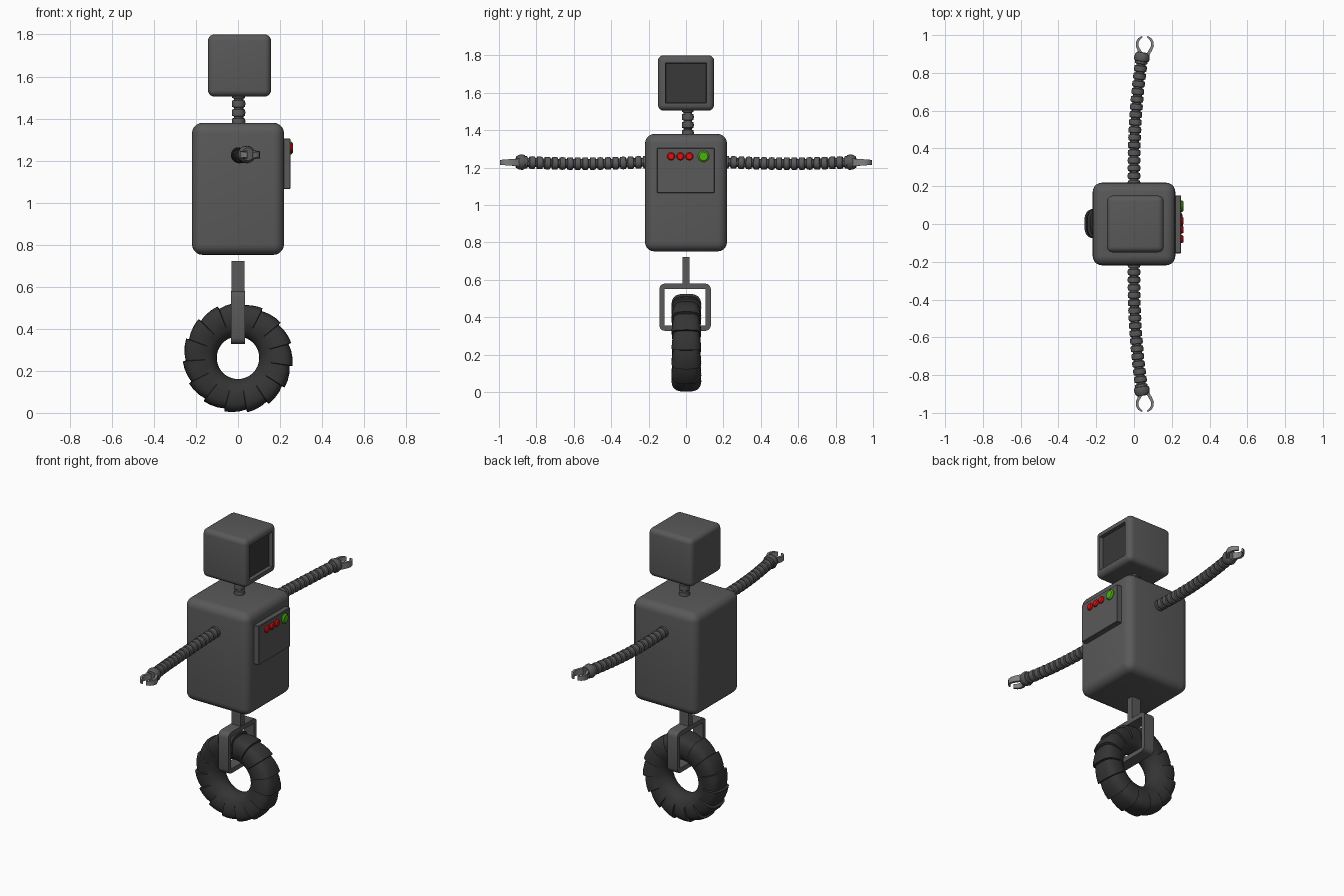
import bpy, bmesh, math
from mathutils import Vector

if "Cube" in bpy.data.objects:
    bpy.data.objects.remove(bpy.data.objects["Cube"])


def material(name, rgb):
    m = bpy.data.materials.new(name)
    m.diffuse_color = (*rgb, 1)
    m.use_nodes = True
    m.node_tree.nodes["Principled BSDF"].inputs["Base Color"].default_value = m.diffuse_color
    return m


GREY = material("dark grey metal", (0.1, 0.1, 0.1))
RUBBER = material("black rubber", (0.035, 0.035, 0.035))
SCREEN = material("screen black", (0.04, 0.04, 0.04))
STEEL = material("light steel", (0.22, 0.22, 0.22))
RED = material("red button", (0.75, 0.005, 0.005))
GREEN = material("green button", (0.07, 0.45, 0.005))


def finish(bm, name, *mats, angle=35):
    bmesh.ops.recalc_face_normals(bm, faces=bm.faces)
    me = bpy.data.meshes.new(name)
    bm.to_mesh(me)
    bm.free()
    for m in mats:
        me.materials.append(m)
    for p in me.polygons:
        p.use_smooth = True
    me.set_sharp_from_angle(angle=math.radians(angle))
    ob = bpy.data.objects.new(name, me)
    bpy.context.collection.objects.link(ob)
    return ob


def box_bm(lo, hi, bevel=0.0, segs=5):
    bm = bmesh.new()
    bmesh.ops.create_cube(bm, size=1)
    for v in bm.verts:
        v.co = Vector([(lo[i] + hi[i]) / 2 + v.co[i] * (hi[i] - lo[i]) for i in range(3)])
    if bevel:
        bmesh.ops.bevel(bm, geom=bm.edges[:], offset=bevel, segments=segs,
                        profile=0.5, affect='EDGES')
    return bm


def skin(bm, rings, closed=False):
    """Join rings of points with quads; cap the ends unless closed."""
    vs = [[bm.verts.new(p) for p in r] for r in rings]
    n = len(vs[0])
    for a, b in zip(vs, vs[1:] + vs[:1] if closed else vs[1:]):
        for j in range(n):
            bm.faces.new((a[j], a[(j + 1) % n], b[(j + 1) % n], b[j]))
    if not closed:
        bm.faces.new(vs[0])
        bm.faces.new(vs[-1])


def tube(name, path, stations, sides=20):
    """Round tube along path(t), with a list of (t, radius)."""
    rings = []
    for t, r in stations:
        tan = (path(t + 0.01) - path(t - 0.01)).normalized()
        u = tan.cross(Vector((1, 0, 0))).normalized()
        w = tan.cross(u)
        rings.append([path(t) + r * (math.cos(a) * u + math.sin(a) * w)
                      for a in (2 * math.pi * k / sides for k in range(sides))])
    bm = bmesh.new()
    skin(bm, rings)
    return finish(bm, name, GREY)


def ribs(t0, t1, count, r_in, r_out):
    """Corrugated hose: wide raised ribs with narrow grooves."""
    step, out = (t1 - t0) / count, []
    for i in range(count):
        for f, r in ((0.0, r_in), (0.18, r_in), (0.25, r_out * 0.95),
                     (0.6, r_out), (0.95, r_out * 0.95)):
            out.append((t0 + (i + f) * step, r))
    return out + [(t1, r_in)]


# Body, with rounded edges
finish(box_bm((-0.219, -0.219, 0.752), (0.219, 0.219, 1.38), 0.05), "body", GREY)

# Head with a recessed screen on the +x side
bm = box_bm((-0.143, -0.15, 1.505), (0.157, 0.15, 1.80), 0.03)
face = max(bm.faces, key=lambda f: f.calc_center_median().x + f.calc_area())
face = max((f for f in bm.faces if f.normal.x > 0.99), key=lambda f: f.calc_area())
bmesh.ops.inset_region(bm, faces=[face], thickness=0.014)
bmesh.ops.inset_region(bm, faces=[face], thickness=0.004, depth=-0.02)
face.material_index = 1
finish(bm, "head", GREY, SCREEN)

# Neck hose
tube("neck", lambda t: Vector((0.003, 0.01, t)), ribs(1.36, 1.53, 4, 0.023, 0.032))

# Chest panel and its buttons
finish(box_bm((0.21, -0.155, 1.065), (0.25, 0.152, 1.305), 0.003, 1), "chest_panel", GREY)
for name, y, r, mat in (("red_button_1", -0.08, 0.021, RED), ("red_button_2", -0.03, 0.021, RED),
                        ("red_button_3", 0.018, 0.021, RED), ("green_button", 0.094, 0.03, GREEN)):
    bm = bmesh.new()
    skin(bm, [[(x, y + s * r * math.cos(a), 1.26 + s * r * math.sin(a))
               for a in (2 * math.pi * k / 20 for k in range(20))]
              for x, s in ((0.245, 1), (0.255, 1), (0.262, 0.75))])
    finish(bm, name, mat)

# Arms, cuffs and claws on both sides
for side, tag in ((-1, "left"), (1, "right")):
    def path(t, s=side):
        bend = max(0.0, (t - 0.3) / 0.6) ** 2
        sag = 0.009 * math.sin(math.pi * (t - 0.2) / 0.7)
        return Vector((0.045 * bend, s * t, 1.23 - sag))
    tube(tag + "_arm", path, ribs(0.19, 0.88, 17, 0.024, 0.034))
    tube(tag + "_cuff", path, [(0.86, 0.03), (0.864, 0.038), (0.875, 0.042),
                               (0.897, 0.038), (0.908, 0.03)])
    for k, finger in ((-1, "inner"), (1, "outer")):
        # Flat ribbon bent into a hook
        pts = [(0.012, 0.89, 0.008), (0.03, 0.92, 0.008), (0.041, 0.943, 0.007),
               (0.039, 0.964, 0.007), (0.03, 0.98, 0.006), (0.013, 0.992, 0.004)]
        rings = []
        for i, (x, y, w) in enumerate(pts):
            a, b = pts[max(i - 1, 0)], pts[min(i + 1, len(pts) - 1)]
            d = Vector((a[1] - b[1], b[0] - a[0])).normalized() * w
            h = 0.02 - 0.0015 * i
            rings.append([(0.057 + k * (x + e * d.x), side * (y + e * d.y), 1.228 + z)
                          for e, z in ((-1, -h), (1, -h), (1, h), (-1, h))])
        bm = bmesh.new()
        skin(bm, rings)
        finish(bm, f"{tag}_{finger}_claw", STEEL)

# Fork: square-section frame around the top of the wheel, plus stem
y0, y1, z0, z1, rad, th, hw = -0.143, 0.133, 0.327, 0.58, 0.03, 0.028, 0.034
rings = []
for cy, cz, start in ((y1 - rad, z1 - rad, 0), (y0 + rad, z1 - rad, 90),
                      (y0 + rad, z0 + rad, 180), (y1 - rad, z0 + rad, 270)):
    for k in range(4):
        a = math.radians(start + 30 * k)
        rings.append([(x, cy + r * math.cos(a), cz + r * math.sin(a))
                      for x, r in ((-hw, rad), (hw, rad), (hw, rad - th), (-hw, rad - th))])
bm = bmesh.new()
skin(bm, rings, closed=True)
finish(bm, "fork", GREY)
finish(box_bm((-0.03, -0.02, 0.56), (0.03, 0.02, 0.723)), "fork_stem", GREY)

# Tyre: swept section with stepped tread lugs around the outside
LUGS, SEC = 15, 28
rings = []
for i in range(LUGS):
    for f, lift in ((0.0, 0.0), (0.03, 0.014), (0.35, 0.011), (0.7, 0.006)):
        a = math.radians(-9) + 2 * math.pi * (i + f) / LUGS
        ring = []
        for k in range(SEC):
            p = 2 * math.pi * k / SEC
            c, s = math.cos(p), math.sin(p)
            e = 0.6 if c > 0 else 1.0
            grow = lift * min(1, max(0, (c + 0.25) / 0.3))
            r = 0.175 + math.copysign(abs(c) ** e, c) * (0.074 + grow)
            y = math.copysign(abs(s) ** e, s) * (0.071 + grow * 0.7)
            ring.append((r * math.cos(a), 0.002 + y, 0.262 + r * math.sin(a)))
        rings.append(ring)
bm = bmesh.new()
skin(bm, rings, closed=True)
finish(bm, "tyre", RUBBER)
